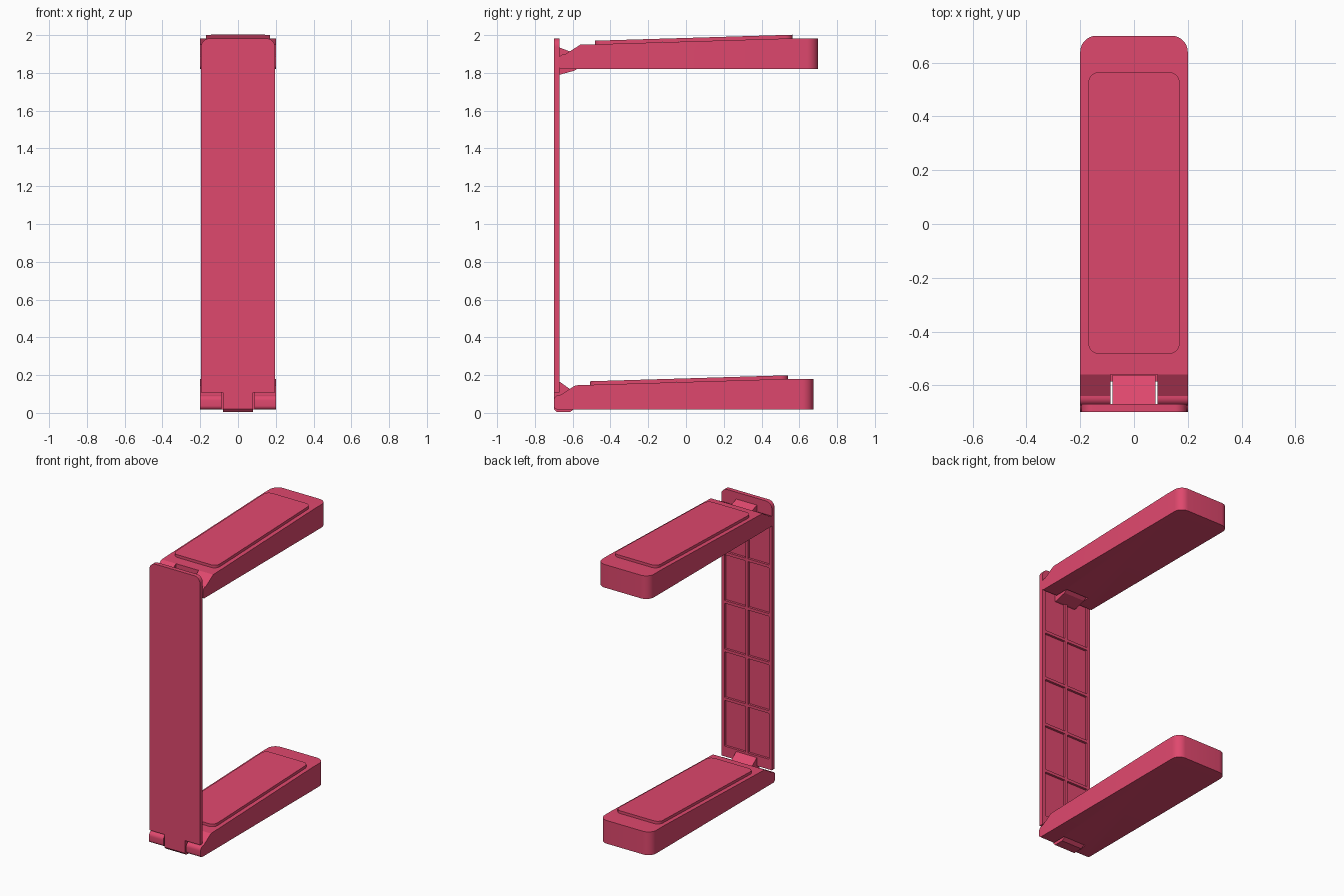
import bpy, bmesh, math
from mathutils import Vector

if "Cube" in bpy.data.objects:
    bpy.data.objects.remove(bpy.data.objects["Cube"], do_unlink=True)

# Single plastic colour
pink = bpy.data.materials.new("raspberry_plastic")
pink.use_nodes = True
colour = (0.74, 0.065, 0.155, 1)
pink.diffuse_color = colour
pink.node_tree.nodes["Principled BSDF"].inputs["Base Color"].default_value = colour


def finish(name, bm):
    bmesh.ops.recalc_face_normals(bm, faces=bm.faces)
    mesh = bpy.data.meshes.new(name)
    bm.to_mesh(mesh)
    bm.free()
    mesh.materials.append(pink)
    obj = bpy.data.objects.new(name, mesh)
    bpy.context.collection.objects.link(obj)
    return obj


def prism(points, place, low, high):
    """Extrude a 2D outline between two depths; place maps (a, b, depth) to a point."""
    bm = bmesh.new()
    ends = [[bm.verts.new(place(a, b, d)) for a, b in points] for d in (low, high)]
    for ring in ends:
        bm.faces.new(ring)
    n = len(points)
    for i in range(n):
        j = (i + 1) % n
        bm.faces.new((ends[0][i], ends[0][j], ends[1][j], ends[1][i]))
    return bm


def side(a, b, d):
    return Vector((d, a, b))


def front(a, b, d):
    return Vector((a, d, b))


def round_edges(bm, test, radius, segments=8):
    edges = [e for e in bm.edges if test((e.verts[0].co + e.verts[1].co) / 2,
                                         (e.verts[0].co - e.verts[1].co).normalized())]
    bmesh.ops.bevel(bm, geom=edges, offset=radius, segments=segments,
                    profile=0.5, affect='EDGES')


def boxes(spans):
    bm = bmesh.new()
    for lo, hi in spans:
        made = bmesh.ops.create_cube(bm, size=1)
        lo, hi = Vector(lo), Vector(hi)
        for v in made["verts"]:
            v.co = Vector([(lo[k] + hi[k]) / 2 + v.co[k] * (hi[k] - lo[k]) for k in range(3)])
    return bm


def cut(obj, spans):
    cutter = finish("cutter", boxes(spans))
    cutter.hide_render = True
    mod = obj.modifiers.new("cut", 'BOOLEAN')
    mod.operation = 'DIFFERENCE'
    mod.solver = 'EXACT'
    mod.object = cutter
    bpy.context.view_layer.objects.active = obj
    bpy.ops.object.modifier_apply(modifier=mod.name)
    bpy.data.objects.remove(cutter, do_unlink=True)


def smooth(obj):
    bpy.ops.object.select_all(action='DESELECT')
    obj.select_set(True)
    bpy.context.view_layer.objects.active = obj
    bpy.ops.object.shade_smooth_by_angle(angle=math.radians(25))


def arm(prefix, dy, dz):
    # Arm body: side profile with rounded knuckle and rounded far corners
    outline = [(-0.70, 0.018), (0.675, 0.018), (0.675, 0.18), (0.54, 0.18),
               (-0.585, 0.146), (-0.665, 0.095), (-0.70, 0.095)]
    bm = prism([(y + dy, z + dz) for y, z in outline], side, -0.2, 0.2)
    round_edges(bm, lambda m, d: abs(d.z) > 0.9 and m.y > 0.6, 0.06)
    round_edges(bm, lambda m, d: abs(d.x) > 0.9 and m.y < -0.699 + dy and m.z < 0.05 + dz, 0.02)
    round_edges(bm, lambda m, d: abs(d.x) > 0.9 and m.y < -0.699 + dy and m.z > 0.09 + dz, 0.03)
    body = finish(prefix + "_arm", bm)
    # Slot that receives the hinge tongue
    cut(body, [((-0.088, -0.8, dz - 0.1), (0.088, -0.585 + dy, dz + 0.3))])
    smooth(body)

    # Sloping raised pad on top
    rect = [(-0.17, -0.508), (0.17, -0.508), (0.17, 0.54), (-0.17, 0.54)]
    bm = prism(rect, lambda a, b, d: Vector((a, b + dy, d)), 0, 0.019)
    round_edges(bm, lambda m, d: abs(d.z) > 0.9, 0.04, 6)
    for v in bm.verts:
        v.co.z += dz + 0.18 + (v.co.y - dy - 0.54) * 0.0302
    smooth(finish(prefix + "_pad", bm))


arm("lower", 0, 0)
arm("upper", 0.025, 1.803)

# Upright panel with rounded top corners
bm = prism([(-0.196, 0.108), (0.196, 0.108), (0.196, 1.982), (-0.196, 1.982)],
           front, -0.70, -0.67)
round_edges(bm, lambda m, d: abs(d.y) > 0.9 and m.z > 1.9, 0.045)
panel = finish("upright_panel", bm)

# Recessed pockets leave a grid of ribs on the inner side
pockets = []
for row in range(5):
    low = 0.18 + row * 0.34
    for x in (-0.172, 0.01):
        pockets.append(((x, -0.686, low), (x + 0.162, -0.6, low + 0.32)))
cut(panel, pockets)
smooth(panel)

# Hinge tongues joining the panel to both arms
lower_tongue = [(-0.70, 0.12), (-0.70, 0.02), (-0.685, 0.004), (-0.615, 0.004),
                (-0.585, 0.025), (-0.585, 0.105), (-0.67, 0.166), (-0.685, 0.166)]
upper_tongue = [(-0.685, 1.79), (-0.67, 1.79), (-0.59, 1.812), (-0.562, 1.832),
                (-0.562, 1.88), (-0.605, 1.91), (-0.67, 1.934), (-0.685, 1.934)]
for name, outline in (("lower_tongue", lower_tongue), ("upper_tongue", upper_tongue)):
    finish(name, prism(outline, side, -0.08, 0.08))
